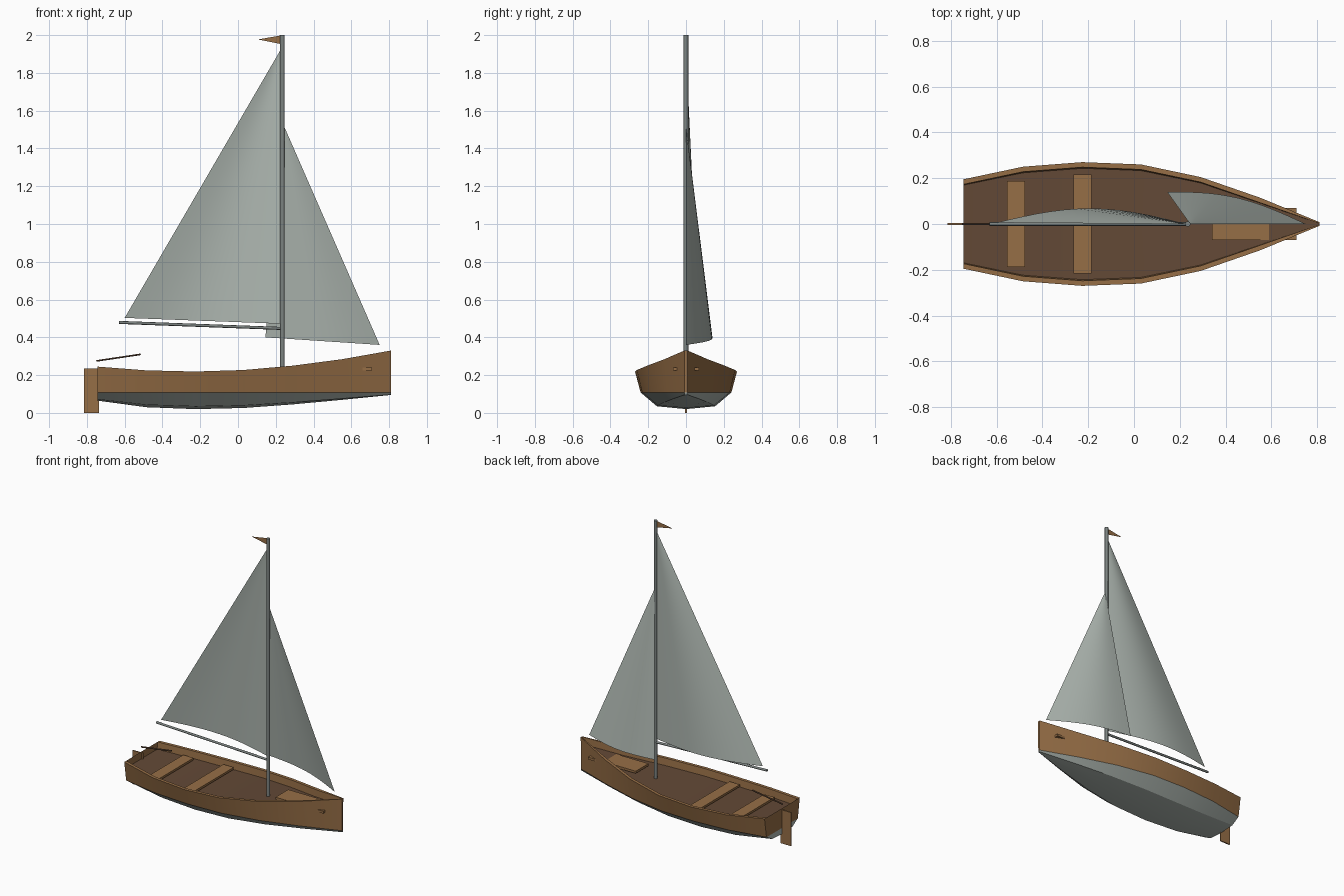
import bpy, bmesh, math
from mathutils import Vector

if "Cube" in bpy.data.objects:
    bpy.data.objects.remove(bpy.data.objects["Cube"])


def material(name, rgb):
    m = bpy.data.materials.new(name)
    m.diffuse_color = (*rgb, 1)
    m.use_nodes = True
    m.node_tree.nodes["Principled BSDF"].inputs["Base Color"].default_value = m.diffuse_color
    return m


WOOD = material("warm_wood", (0.305, 0.156, 0.061))
DARK = material("dark_wood", (0.125, 0.067, 0.037))
CLOTH = material("pale_grey", (0.43, 0.48, 0.445))
SPAR = material("spar_grey", (0.205, 0.231, 0.223))


def finish(name, bm, mats, smooth=None, solid=True):
    if solid:
        bmesh.ops.recalc_face_normals(bm, faces=bm.faces)
    me = bpy.data.meshes.new(name)
    bm.to_mesh(me)
    bm.free()
    for m in mats:
        me.materials.append(m)
    ob = bpy.data.objects.new(name, me)
    bpy.context.collection.objects.link(ob)
    if smooth:
        bpy.ops.object.select_all(action='DESELECT')
        ob.select_set(True)
        bpy.context.view_layer.objects.active = ob
        bpy.ops.object.shade_smooth_by_angle(angle=math.radians(smooth))
    return ob


def box(name, lo, hi, mat):
    bm = bmesh.new()
    bmesh.ops.create_cube(bm, size=1)
    for v in bm.verts:
        v.co = [(a + b) / 2 + c * (b - a) for a, b, c in zip(lo, hi, v.co)]
    return finish(name, bm, [mat])


def rod(name, a, b, r, mat, sides=8):
    a, b = Vector(a), Vector(b)
    bm = bmesh.new()
    bmesh.ops.create_cone(bm, cap_ends=True, segments=sides, radius1=r, radius2=r,
                          depth=(b - a).length)
    turn = Vector((0, 0, 1)).rotation_difference(b - a).to_matrix()
    for v in bm.verts:
        v.co = turn @ v.co + (a + b) / 2
    return finish(name, bm, [mat], 50)


def sail(name, head, tack, clew, camber, n=14):
    head, tack, clew = Vector(head), Vector(tack), Vector(clew)
    bm = bmesh.new()
    rows = []
    for j in range(n):
        t = j / n
        luff, leech = tack.lerp(head, t), clew.lerp(head, t)
        row = []
        for i in range(n + 1):
            p = luff.lerp(leech, i / n)
            p.y += camber * (1 - t) * math.sin(math.pi * i / n)
            row.append(bm.verts.new(p))
        rows.append(row)
    tip = bm.verts.new(head)
    for a, b in zip(rows, rows[1:]):
        for i in range(n):
            bm.faces.new((a[i], a[i + 1], b[i + 1], b[i]))
    for i in range(n):
        bm.faces.new((rows[-1][i], rows[-1][i + 1], tip))
    return finish(name, bm, [CLOTH], 60, solid=False)


# Hull: x, half width, sheer height, keel height at each station
STATIONS = [(-0.745, 0.195, 0.245, 0.065), (-0.485, 0.25, 0.225, 0.030),
            (-0.225, 0.27, 0.219, 0.020), (0.03, 0.26, 0.227, 0.026),
            (0.29, 0.205, 0.250, 0.045), (0.55, 0.115, 0.284, 0.069),
            (0.81, 0.008, 0.330, 0.095)]
WATERLINE = 0.108

bm = bmesh.new()
rings = []
for x, w, sheer, keel in STATIONS:
    inner = max(w - 0.022, 0.002)
    half = [(0, keel), (w * 0.57, keel + 0.17 * (WATERLINE - keel)),
            (w * 0.89, WATERLINE), (w, sheer), (inner, sheer),
            (inner * 0.98, sheer - 0.05), (0, sheer - 0.05)]
    loop = half + [(-y, z) for y, z in half[-2:0:-1]]
    rings.append([bm.verts.new((x, y, z)) for y, z in loop])
# strips: bottom paint, planking, rim and inner wall, floor, then mirrored
strip_mats = [1, 1, 0, 0, 0, 2, 2, 0, 0, 0, 1, 1]
for a, b in zip(rings, rings[1:]):
    for k in range(12):
        q = (k + 1) % 12
        bm.faces.new((a[k], a[q], b[q], b[k])).material_index = strip_mats[k]
bmesh.ops.recalc_face_normals(bm, faces=bm.faces)
# transom and stem, each split at the waterline
for r, flip in ((rings[0], True), (rings[-1], False)):
    for ids, mat in (((10, 11, 0, 1, 2), 1), ((10, 2, 3, 9), 0)):
        vs = [r[i] for i in ids]
        f = bm.faces.new(vs[::-1] if flip else vs)
        f.material_index = mat
finish("hull", bm, [WOOD, CLOTH, DARK], 25, solid=False)

# Seats and bow plank
box("stern_seat", (-0.555, -0.187, 0.185), (-0.475, 0.187, 0.2), WOOD)
box("middle_seat", (-0.265, -0.217, 0.185), (-0.185, 0.217, 0.2), WOOD)
box("bow_plank", (0.34, -0.07, 0.225), (0.71, 0.07, 0.241), WOOD)

# Steering
box("rudder", (-0.815, -0.004, 0), (-0.735, 0.004, 0.235), WOOD)
rod("tiller", (-0.75, 0, 0.275), (-0.515, 0, 0.31), 0.005, DARK, 6)

# Rig
rod("mast", (0.235, 0, 0.15), (0.235, 0, 2.0), 0.012, SPAR)
rod("boom", (-0.63, 0, 0.479), (0.235, 0, 0.447), 0.008, SPAR)
sail("main_sail", (0.23, 0, 1.93), (0.23, 0, 0.472), (-0.6, 0.006, 0.503), 0.065)
sail("fore_sail", (0.245, 0, 1.515), (0.75, 0, 0.36), (0.145, 0.14, 0.4), 0.045)

# Pennant at the masthead
bm = bmesh.new()
bm.faces.new([bm.verts.new(p) for p in
              ((0.226, 0, 1.998), (0.105, 0, 1.977), (0.226, 0, 1.953))])
finish("pennant", bm, [WOOD], solid=False)
